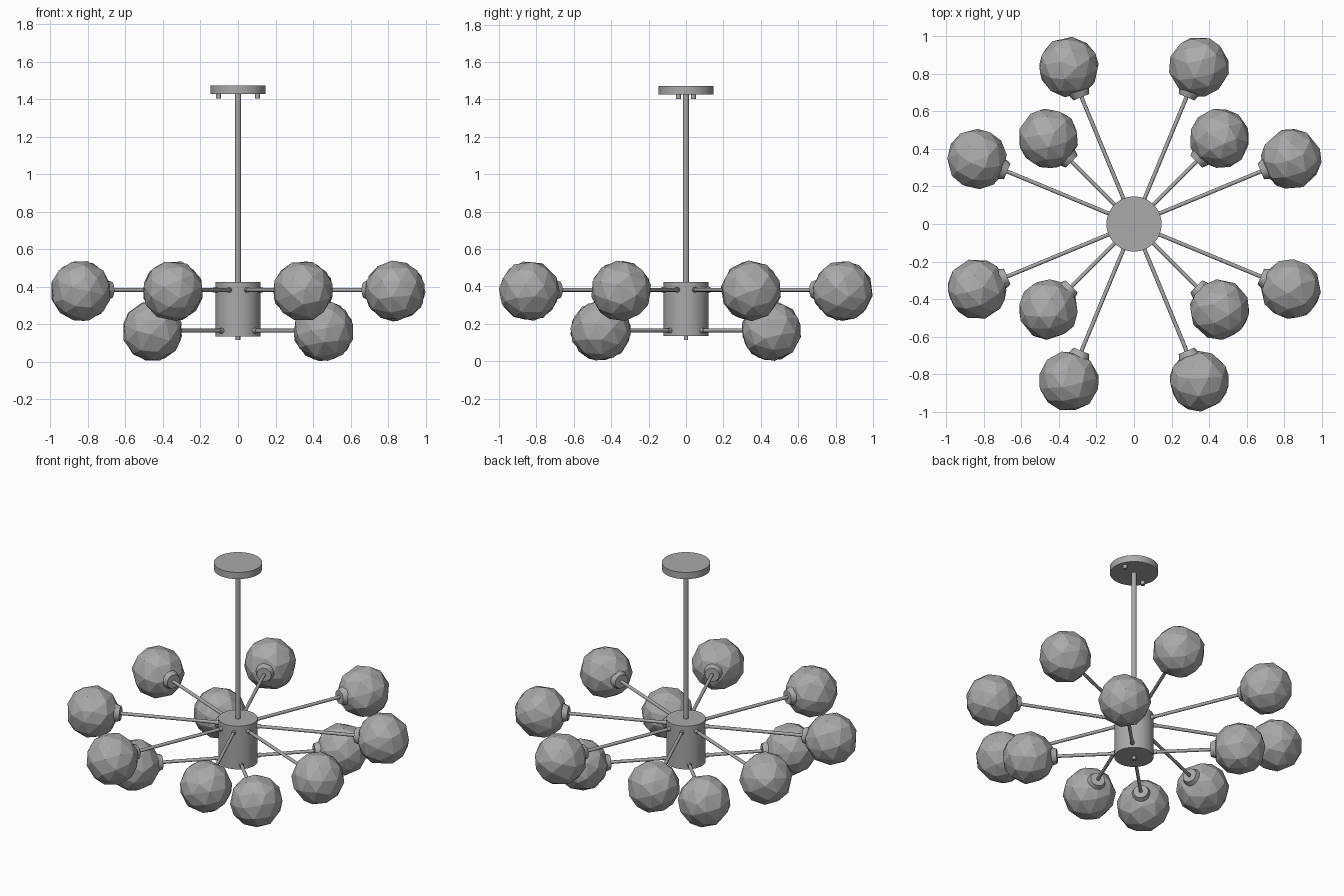
import bpy, math, random
from mathutils import Vector, Euler

random.seed(4)
cube = bpy.data.objects.get("Cube")
if cube:
    bpy.data.objects.remove(cube, do_unlink=True)

# Single metal-grey material
GREY = (0.4, 0.4, 0.4, 1.0)
mat = bpy.data.materials.new("neutral_grey")
mat.use_nodes = True
mat.diffuse_color = GREY
mat.node_tree.nodes["Principled BSDF"].inputs["Base Color"].default_value = GREY


def finish(name, smooth=True):
    ob = bpy.context.object
    ob.name = name
    ob.data.materials.append(mat)
    if smooth:
        bpy.ops.object.shade_smooth_by_angle(angle=math.radians(35))
    return ob


def rod(name, start, end, r1, r2=None, sides=20):
    """Cylinder or cone running from start to end."""
    a, b = Vector(start), Vector(end)
    d = b - a
    bpy.ops.mesh.primitive_cone_add(
        vertices=sides, radius1=r1, radius2=r1 if r2 is None else r2, depth=d.length,
        location=(a + b) / 2, rotation=d.to_track_quat('Z', 'Y').to_euler())
    return finish(name)


def globe(name, centre, radius):
    """Irregular faceted ball."""
    bpy.ops.mesh.primitive_ico_sphere_add(subdivisions=2, radius=radius, location=centre)
    ob = finish(name, smooth=False)
    turn = Euler([random.uniform(0, math.tau) for _ in range(3)]).to_matrix()
    for v in ob.data.vertices:
        shift = Vector([random.uniform(-0.014, 0.014) for _ in range(3)])
        v.co = (turn @ (v.co + shift)).normalized() * radius
    return ob


# Ceiling canopy with two screws
rod("canopy", (0, 0, 1.427), (0, 0, 1.472), 0.147, sides=48)
for side, s in (("left", 1), ("right", -1)):
    rod(f"canopy_screw_{side}", (s * 0.104, s * 0.04, 1.402), (s * 0.104, s * 0.04, 1.43), 0.013)

# Stem, hub and finial
rod("stem", (0, 0, 0.42), (0, 0, 1.43), 0.016)
rod("hub", (0, 0, 0.135), (0, 0, 0.425), 0.12, sides=48)
rod("finial", (0, 0, 0.115), (0, 0, 0.14), 0.012)


def arm(tier, index, angle, z, reach, centre_z):
    """Radial arm with hub collar, globe socket and globe."""
    d = Vector((math.cos(angle), math.sin(angle), 0))
    up = Vector((0, 0, z))
    tag = f"{tier}_{index + 1}"
    rod(f"arm_{tag}", d * 0.10 + up, d * (reach - 0.14) + up, 0.0105, sides=12)
    rod(f"arm_collar_{tag}", d * 0.11 + up, d * 0.14 + up, 0.014, sides=12)
    rod(f"socket_{tag}", d * (reach - 0.175) + up, d * (reach - 0.135) + up, 0.045, 0.06)
    globe(f"globe_{tag}", d * reach + Vector((0, 0, centre_z)), 0.163)


# Eight long upper arms and four short lower arms
for i in range(8):
    arm("upper", i, math.radians(22.5 + 45 * i), 0.382, 0.907, 0.377)
for i in range(4):
    arm("lower", i, math.radians(45 + 90 * i), 0.165, 0.645, 0.163)
